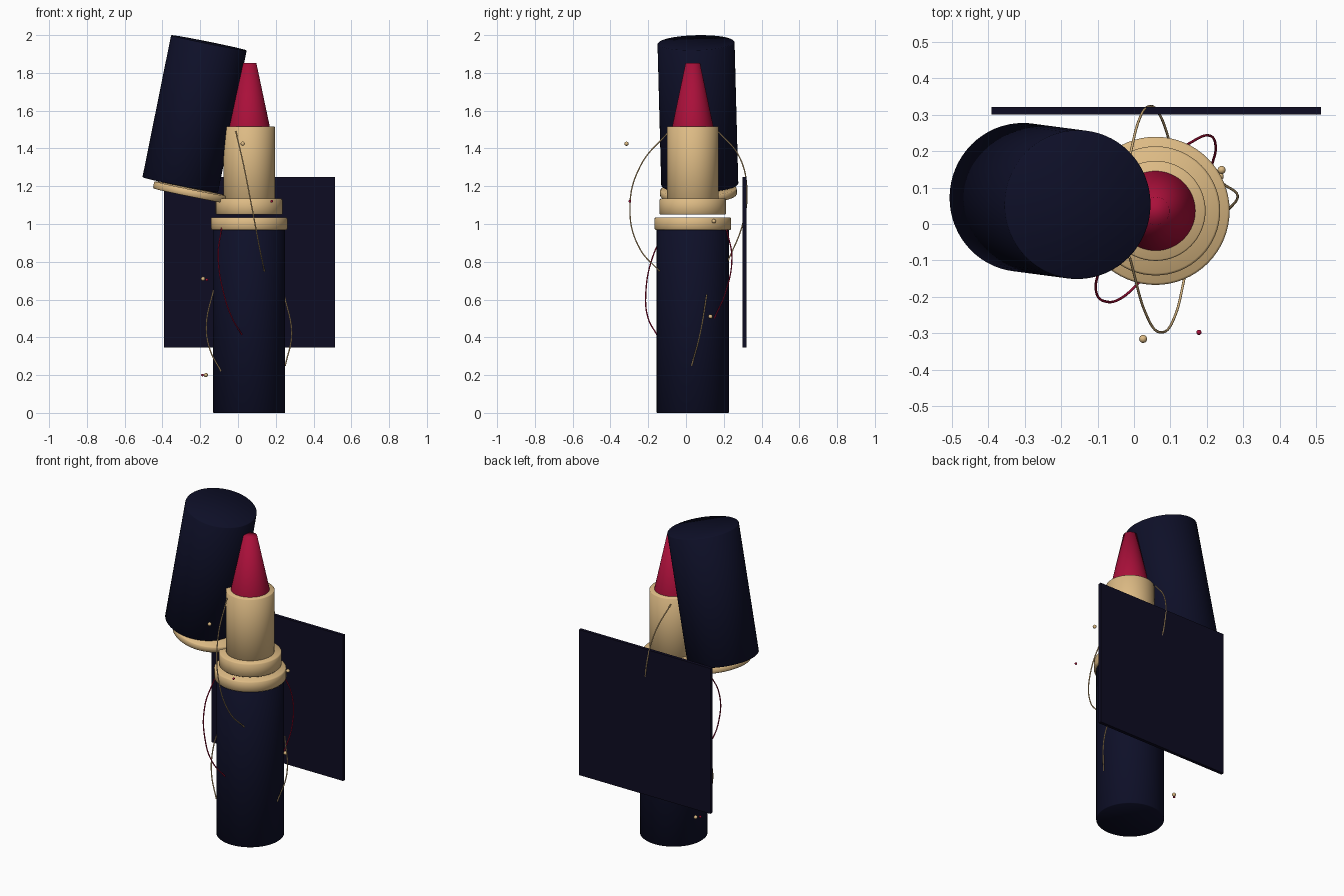
import bpy, bmesh, math
from mathutils import Vector

if "Cube" in bpy.data.objects:
    bpy.data.objects.remove(bpy.data.objects["Cube"])


def material(name, rgb):
    m = bpy.data.materials.new(name)
    m.diffuse_color = (*rgb, 1)
    m.use_nodes = True
    m.node_tree.nodes["Principled BSDF"].inputs["Base Color"].default_value = m.diffuse_color
    return m


NAVY = material("navy", (0.0042, 0.0048, 0.021))
DARK = material("dark_navy", (0.0042, 0.0035, 0.016))
GOLD = material("gold", (0.73, 0.50, 0.235))
RED = material("crimson", (0.40, 0.005, 0.042))
AX, AY = 0.059, 0.036            # axis of the standing tube


def lathe(name, profile, mat, loc=(AX, AY, 0), axis=(0, 0, 1), angle=35, n=64):
    """Revolve (radius, height) points, capping both ends."""
    bm = bmesh.new()
    rings = [[bm.verts.new((r * math.cos(2 * math.pi * i / n),
                            r * math.sin(2 * math.pi * i / n), z))
              for i in range(n)] for r, z in profile]
    for a, b in zip(rings, rings[1:]):
        for i in range(n):
            j = (i + 1) % n
            bm.faces.new((a[i], a[j], b[j], b[i]))
    bm.faces.new(rings[0][::-1])
    bm.faces.new(rings[-1])
    me = bpy.data.meshes.new(name)
    for f in bm.faces:
        f.smooth = True
    bm.to_mesh(me)
    bm.free()
    me.materials.append(mat)
    ob = bpy.data.objects.new(name, me)
    bpy.context.collection.objects.link(ob)
    ob.location = loc
    ob.rotation_mode = 'QUATERNION'
    ob.rotation_quaternion = Vector((0, 0, 1)).rotation_difference(Vector(axis))
    bpy.ops.object.select_all(action='DESELECT')
    bpy.context.view_layer.objects.active = ob
    ob.select_set(True)
    bpy.ops.object.shade_smooth_by_angle(angle=math.radians(angle))
    return ob


def drum(name, r, z0, z1, mat, bev=0.006, **kw):
    """Cylinder with softly chamfered rims."""
    return lathe(name, [(r - bev, z0), (r, z0 + bev), (r, z1 - bev), (r - bev, z1)],
                 mat, angle=50, **kw)


def strand(name, pts, mat, r=0.0035):
    """Thin wire bowing through the given points."""
    cu = bpy.data.curves.new(name, 'CURVE')
    cu.dimensions = '3D'
    cu.bevel_depth = r
    cu.bevel_resolution = 2
    cu.resolution_u = 10
    cu.use_fill_caps = True
    sp = cu.splines.new('BEZIER')
    sp.bezier_points.add(len(pts) - 1)
    for bp, p in zip(sp.bezier_points, pts):
        bp.co = p
        bp.handle_left_type = bp.handle_right_type = 'AUTO'
    cu.materials.append(mat)
    bpy.context.collection.objects.link(bpy.data.objects.new(name, cu))


def bead(name, p, r, mat):
    bpy.ops.mesh.primitive_uv_sphere_add(segments=16, ring_count=10, radius=r, location=p)
    ob = bpy.context.object
    ob.name = name
    ob.data.materials.append(mat)
    bpy.ops.object.shade_smooth()


# Standing tube: case, collars, holder and the lipstick itself
drum("case", 0.191, 0.0, 0.97, NAVY, bev=0.003)
drum("lower_collar", 0.203, 0.968, 1.035, GOLD)
drum("upper_collar", 0.177, 1.049, 1.135, GOLD)
drum("holder", 0.137, 1.13, 1.517, GOLD, bev=0.004)
lathe("lipstick", [(0.11, 1.50), (0.109, 1.517), (0.038, 1.853)], RED, angle=95)

# Tilted cap with its gold rim
tilt = (0.152, -0.02, 0.753)
drum("cap", 0.204, 0, 0.768, NAVY, bev=0.003, loc=(-0.306, 0.073, 1.207), axis=tilt)
drum("cap_rim", 0.203, -0.019, 0.019, GOLD, bev=0.005, loc=(-0.248, 0.066, 1.168), axis=tilt)

# Square panel behind
bpy.ops.mesh.primitive_cube_add(size=1, location=(0.061, 0.31, 0.797))
panel = bpy.context.object
panel.name = "back_panel"
panel.scale = (0.904, 0.02, 0.904)
panel.data.materials.append(DARK)

# Wires curling around the tube
strand("front_wire", [(-0.012, -0.09, 1.49), (0.03, -0.24, 1.31), (0.075, -0.297, 1.08),
                      (0.115, -0.245, 0.87), (0.14, -0.14, 0.75)], GOLD)
strand("back_wire", [(-0.015, 0.17, 1.49), (0.012, 0.28, 1.36), (0.04, 0.322, 1.19),
                     (0.07, 0.3, 1.0), (0.1, 0.22, 0.8)], GOLD)
strand("left_red_wire", [(-0.087, -0.1, 0.98), (-0.105, -0.175, 0.83), (-0.075, -0.213, 0.63),
                         (-0.03, -0.2, 0.5), (0.02, -0.155, 0.415)], RED)
strand("right_red_wire", [(0.14, 0.215, 0.97), (0.2, 0.243, 0.82), (0.224, 0.21, 0.64),
                          (0.21, 0.15, 0.5)], RED)
strand("left_wire", [(-0.13, 0.02, 0.65), (-0.167, -0.01, 0.47), (-0.15, -0.045, 0.34),
                     (-0.09, -0.085, 0.22)], GOLD)
strand("right_wire", [(0.245, 0.11, 0.625), (0.284, 0.075, 0.42), (0.25, 0.03, 0.25)], GOLD)

# Floating beads
for i, p in enumerate([(0.025, -0.315, 1.425), (0.24, 0.148, 1.015), (0.235, 0.13, 0.51),
                       (-0.185, 0.10, 0.71), (-0.17, 0.148, 0.2)]):
    bead(f"gold_bead_{i}", p, 0.011, GOLD)
for i, p in enumerate([(0.178, -0.297, 1.12), (-0.165, 0.10, 0.705), (-0.188, 0.128, 0.2)]):
    bead(f"red_bead_{i}", p, 0.007, RED)
